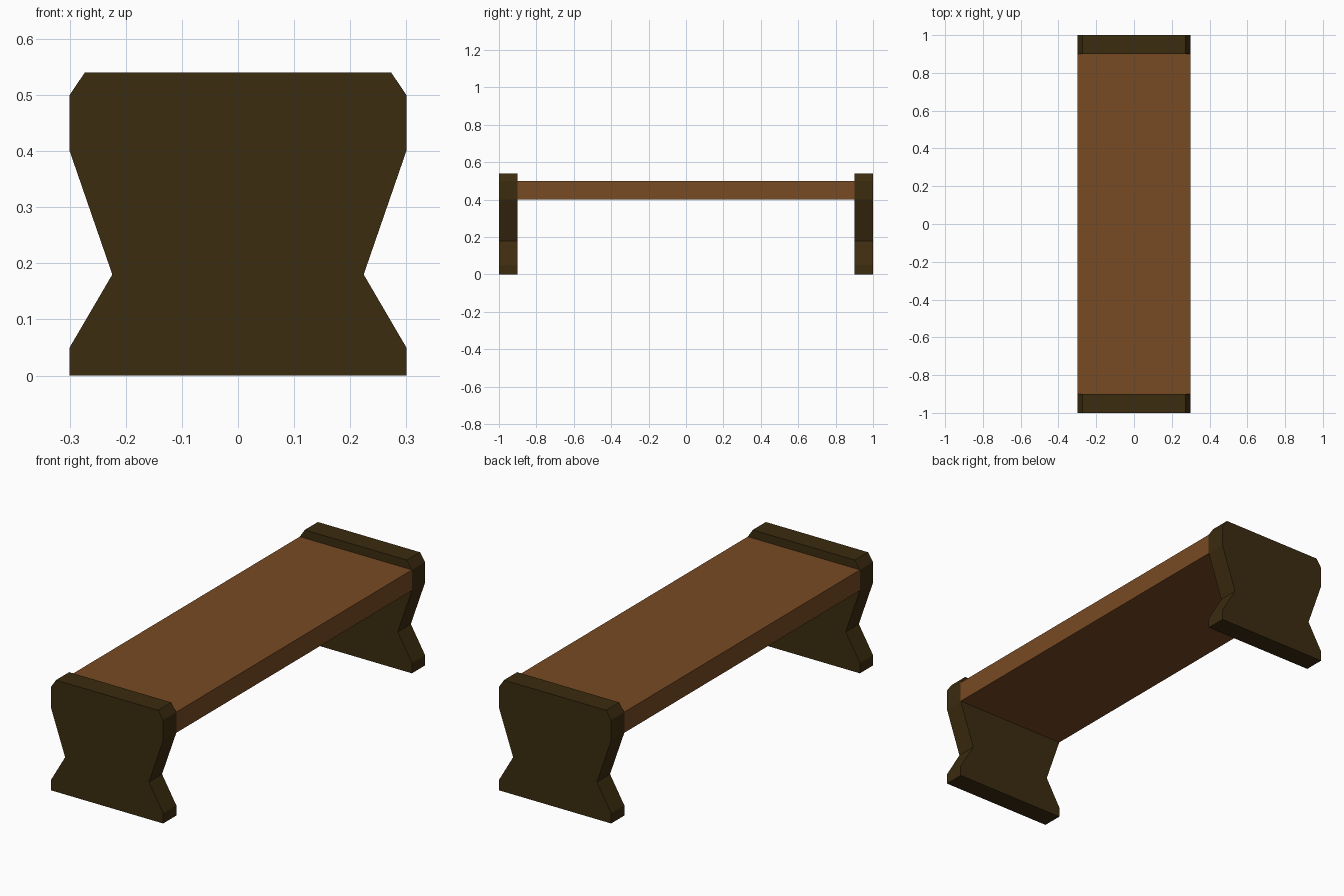
import bpy, bmesh

if "Cube" in bpy.data.objects:
    bpy.data.objects.remove(bpy.data.objects["Cube"])


def material(name, rgb):
    m = bpy.data.materials.new(name)
    m.diffuse_color = (*rgb, 1)
    m.use_nodes = True
    m.node_tree.nodes["Principled BSDF"].inputs["Base Color"].default_value = m.diffuse_color
    return m


def extrude_profile(name, profile, y0, y1, mat):
    """Extrude an XZ outline from y0 to y1."""
    bm = bmesh.new()
    face = bm.faces.new([bm.verts.new((x, y0, z)) for x, z in profile])
    ext = bmesh.ops.extrude_face_region(bm, geom=[face])
    verts = [v for v in ext["geom"] if isinstance(v, bmesh.types.BMVert)]
    bmesh.ops.translate(bm, verts=verts, vec=(0, y1 - y0, 0))
    bmesh.ops.recalc_face_normals(bm, faces=bm.faces)
    mesh = bpy.data.meshes.new(name)
    bm.to_mesh(mesh)
    bm.free()
    mesh.materials.append(mat)
    obj = bpy.data.objects.new(name, mesh)
    bpy.context.collection.objects.link(obj)


seat_wood = material("warm brown wood", (0.188, 0.07, 0.017))
leg_wood = material("dark brown wood", (0.045, 0.025, 0.005))

# End panels: waisted outline with clipped top corners
half = [(0.3, 0), (0.3, 0.05), (0.224, 0.18), (0.3, 0.4), (0.3, 0.5), (0.273, 0.54)]
outline = half + [(-x, z) for x, z in reversed(half)]
extrude_profile("front_leg", outline, -1.0, -0.9, leg_wood)
extrude_profile("back_leg", outline, 0.9, 1.0, leg_wood)

# Seat plank between the panels
plank = [(-0.3, 0.4), (0.3, 0.4), (0.3, 0.5), (-0.3, 0.5)]
extrude_profile("seat", plank, -0.9, 0.9, seat_wood)
